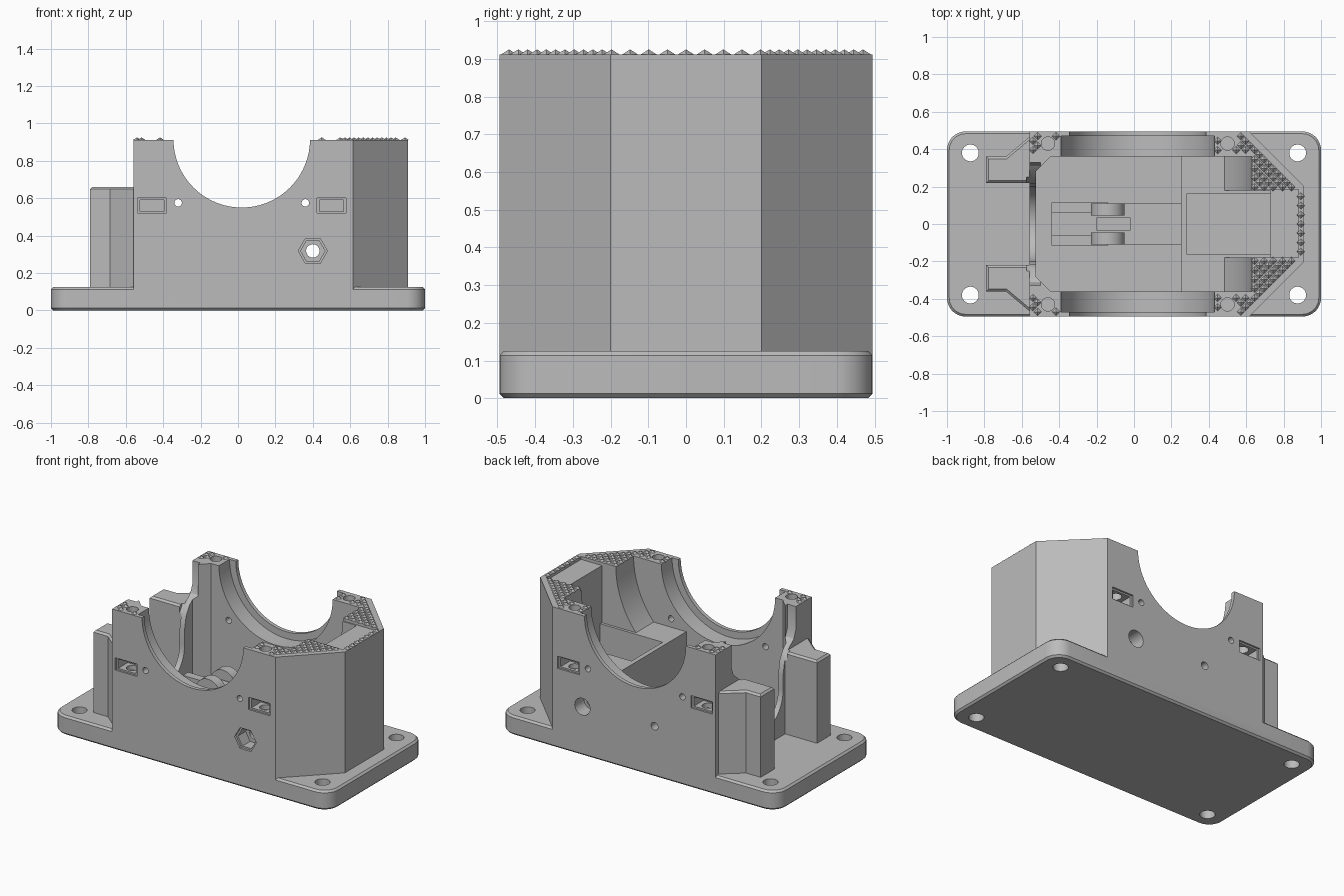
import bpy, bmesh
from math import sin, cos, pi, sqrt, asin, hypot

if "Cube" in bpy.data.objects:
    bpy.data.objects.remove(bpy.data.objects["Cube"])

grey = bpy.data.materials.new("plain grey")
grey.use_nodes = True
grey.diffuse_color = (0.5, 0.5, 0.5, 1)
grey.node_tree.nodes["Principled BSDF"].inputs["Base Color"].default_value = (0.5, 0.5, 0.5, 1)


def add_object(name, bm):
    bmesh.ops.recalc_face_normals(bm, faces=bm.faces)
    mesh = bpy.data.meshes.new(name)
    bm.to_mesh(mesh)
    bm.free()
    obj = bpy.data.objects.new(name, mesh)
    bpy.context.scene.collection.objects.link(obj)
    return obj


def prism(name, pts, axis, lo, hi, chamfer=0):
    """Extrude a 2D outline along an axis, with optional chamfered ends."""
    place = {"x": lambda a, b, t: (t, a, b),
             "y": lambda a, b, t: (a, t, b),
             "z": lambda a, b, t: (a, b, t)}[axis]
    bm = bmesh.new()
    low = [bm.verts.new(place(a, b, lo)) for a, b in pts]
    high = [bm.verts.new(place(a, b, hi)) for a, b in pts]
    caps = [bm.faces.new(low), bm.faces.new(high)]
    n = len(pts)
    for i in range(n):
        j = (i + 1) % n
        bm.faces.new((low[i], low[j], high[j], high[i]))
    if chamfer:
        bmesh.ops.recalc_face_normals(bm, faces=bm.faces)
        edges = [e for f in caps for e in f.edges]
        bmesh.ops.bevel(bm, geom=edges, offset=chamfer, segments=1, affect="EDGES")
    return add_object(name, bm)


def arc(cx, cy, r, start, end, n):
    return [(cx + r * cos(start + (end - start) * i / n),
             cy + r * sin(start + (end - start) * i / n)) for i in range(n + 1)]


def circle(cx, cy, r, n=32):
    return arc(cx, cy, r, 0, 2 * pi, n)[:-1]


def rect(x0, x1, y0, y1):
    return [(x0, y0), (x1, y0), (x1, y1), (x0, y1)]


def box(name, x0, x1, y0, y1, z0, z1):
    return prism(name, rect(x0, x1, y0, y1), "z", z0, z1)


def combine(target, tool, operation="DIFFERENCE"):
    mod = target.modifiers.new("combine", "BOOLEAN")
    mod.operation, mod.solver, mod.object = operation, "EXACT", tool
    graph = bpy.context.evaluated_depsgraph_get()
    target.data = bpy.data.meshes.new_from_object(target.evaluated_get(graph))
    target.modifiers.clear()
    bpy.data.objects.remove(tool)


TOP, DEPTH, WALL = 0.912, 0.495, 0.36
AX, AZ = 0.02, 0.915

# Base plate with rounded corners
corners = [(0.9, 0.395, 0), (-0.9, 0.395, 1), (-0.9, -0.395, 2), (0.9, -0.395, 3)]
outline = []
for x, y, q in corners:
    outline += arc(x, y, 0.1, q * pi / 2, (q + 1) * pi / 2, 8)
housing = prism("housing", outline, "z", 0, 0.125, 0.012)

# Main block and side tabs
block = [(-0.56, -DEPTH), (0.615, -DEPTH), (0.91, -0.2), (0.91, 0.2), (0.615, DEPTH), (-0.56, DEPTH)]
combine(housing, prism("block", block, "z", 0.06, TOP), "UNION")
for s in (-1, 1):
    tab = [(-0.79, 0.22), (-0.79, 0.36), (-0.685, 0.36), (-0.56, 0.465), (-0.535, 0.465), (-0.535, 0.22)]
    combine(housing, prism("tab", [(x, s * y) for x, y in tab], "z", 0.06, 0.66, 0.012), "UNION")

# Bearing arch with a wider inner seat
combine(housing, prism("cut", circle(AX, AZ, 0.365, 96), "y", -0.6, 0.6))
combine(housing, prism("cut", circle(AX, AZ, 0.41, 96), "y", -0.47, 0.47))

# Inner cavity with chamfered corners
cavity = [(-0.525, -0.28), (-0.445, -WALL), (0.25, -WALL), (0.25, WALL), (-0.445, WALL), (-0.525, 0.28)]
combine(housing, prism("cut", cavity, "z", 0.18, 1.2))

# Curved clearance above the step
step, r = 0.52, 0.61
curve = arc(AX, AZ, r, -asin((AZ - step) / r), 0, 20)
combine(housing, prism("cut", [(0.2, step)] + curve + [(AX + r, 1.2), (0.2, 1.2)], "y", -WALL, WALL))

# Lever pocket, upper slot, shallow panel and floor channel
for dims in ((0.28, 0.73, -0.16, 0.16, 0.14, 1.2),
             (0.45, 0.73, -0.178, 0.178, step, 1.2),
             (0.58, 0.88, -0.178, 0.185, 0.892, 1.2),
             (-0.44, 0.25, -0.11, 0.11, 0.14, 0.3)):
    combine(housing, box("cut", *dims))

# Opening in the end wall
half = [(0.33, 1.2), (0.33, 0.76), (0.31, 0.71), (0.25, 0.66), (0.215, 0.6), (0.2, 0.52)]
opening = half + arc(0, 0.42, 0.2, 0, -pi, 24) + [(-y, z) for y, z in reversed(half)]
combine(housing, prism("cut", opening, "x", -0.575, -0.5))

# Mounting holes
for x in (-0.875, 0.875):
    for y in (-0.38, 0.38):
        combine(housing, prism("cut", circle(x, y, 0.045), "z", -0.1, 0.3))

# Nut slots and clamp screw holes
for x in (-0.46, 0.5):
    for s in (-1, 1):
        lo, hi = sorted((s * 0.385, s * 0.6))
        combine(housing, prism("cut", rect(x - 0.065, x + 0.065, 0.53, 0.59), "y", lo, hi))
        lo, hi = sorted((s * 0.483, s * 0.6))
        combine(housing, prism("cut", rect(x - 0.078, x + 0.078, 0.52, 0.6), "y", lo, hi))
        combine(housing, prism("cut", circle(x, s * 0.43, 0.036, 24), "z", 0.5, 1.2))

# Cross holes, hexagonal recess and counterbore
for x, z, rad, lo, hi, n in ((-0.32, 0.575, 0.02, -0.6, 0.6, 20),
                             (0.36, 0.575, 0.02, -0.6, 0.6, 20),
                             (0.4, 0.318, 0.036, -0.6, 0.6, 24),
                             (0.4, 0.318, 0.055, 0.4, 0.6, 32),
                             (0.4, 0.318, 0.065, -0.6, -0.4, 6),
                             (0.4, 0.318, 0.078, -0.6, -0.48, 6),
                             (-0.12, 0.33, 0.025, 0.0, 0.6, 20)):
    combine(housing, prism("cut", circle(x, z, rad, n), "y", lo, hi))

# Pivot inside the cavity
parts = [housing]
for s, side in ((-1, "front"), (1, "back")):
    lo, hi = sorted((s * 0.045, s * 0.11))
    parts.append(prism(side + "_pivot_drum", circle(-0.14, 0.33, 0.09, 40), "y", lo, hi))
    lo, hi = sorted((s * 0.06, s * 0.115))
    parts.append(box(side + "_pivot_arm", -0.44, -0.14, lo, hi, 0.13, 0.3))
parts.append(box("pivot_tongue", -0.2, -0.02, -0.035, 0.035, 0.13, 0.36))


# Grip studs: diamond pyramids over the top faces
def on_top(x, y):
    ay = abs(y)
    if not -0.545 < x < 0.9 or ay > 0.48 or x + ay > 1.087:
        return False
    if 0.6 < x < 0.88 and ay < 0.195:
        return False
    if any(hypot(x - hx, ay - 0.43) < 0.05 for hx in (-0.46, 0.5)):
        return False
    if ay < WALL + 0.015:
        return x > AX + r + 0.015
    return abs(x - AX) > 0.425


bm = bmesh.new()
pitch = 0.0247
for i in range(-23, 38):
    for j in range(-20, 21):
        x, y = i * pitch + 0.003, j * pitch
        if (i + j) % 2 == 0 and on_top(x, y):
            ring = [bm.verts.new((x + a * 0.022, y + b * 0.022, TOP - 0.001))
                    for a, b in ((1, 0), (0, 1), (-1, 0), (0, -1))]
            tip = bm.verts.new((x, y, TOP + 0.013))
            bm.faces.new(ring[::-1])
            for k in range(4):
                bm.faces.new((ring[k], ring[(k + 1) % 4], tip))
studs = add_object("grip_studs", bm)

# Material and shading
for obj in parts + [studs]:
    obj.data.materials.clear()
    obj.data.materials.append(grey)
bpy.ops.object.select_all(action="DESELECT")
for obj in parts:
    obj.select_set(True)
bpy.context.view_layer.objects.active = housing
bpy.ops.object.shade_smooth_by_angle(angle=pi / 7)
